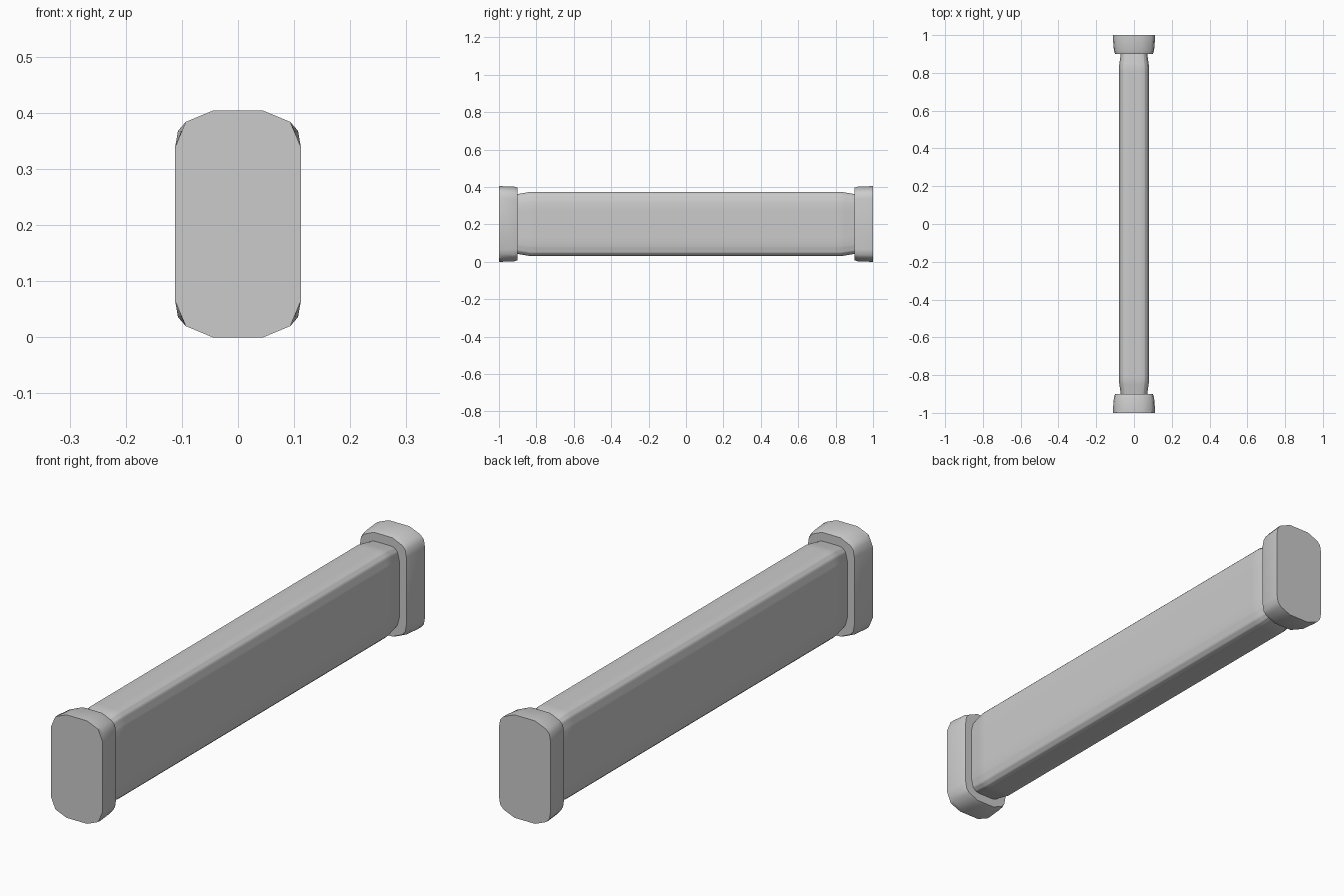
import bpy, bmesh, math

cube = bpy.data.objects.get("Cube")
if cube:
    bpy.data.objects.remove(cube, do_unlink=True)

MID = 0.202

grey = bpy.data.materials.new("plain grey")
grey.use_nodes = True
grey.diffuse_color = (0.6, 0.6, 0.6, 1)
grey.node_tree.nodes["Principled BSDF"].inputs["Base Color"].default_value = (0.6, 0.6, 0.6, 1)


def section(corner, cuts=1):
    """Mirror one corner into a closed outline, with each edge split into cuts."""
    back = corner[::-1]
    pts = (corner + [(x, -z) for x, z in back]
           + [(-x, -z) for x, z in corner] + [(-x, z) for x, z in back])
    out = []
    for (x, z), (u, w) in zip(pts, pts[1:] + pts[:1]):
        out += [(x + (u - x) * k / cuts, z + (w - z) * k / cuts) for k in range(cuts)]
    return out


def loft(name, rings):
    """Skin a list of 3D rings and close both ends."""
    bm = bmesh.new()
    loops = [[bm.verts.new(p) for p in ring] for ring in rings]
    n = len(loops[0])
    for a, b in zip(loops, loops[1:]):
        for i in range(n):
            j = (i + 1) % n
            bm.faces.new((a[i], a[j], b[j], b[i]))
    bm.faces.new(loops[0])
    bm.faces.new(loops[-1][::-1])
    bmesh.ops.recalc_face_normals(bm, faces=bm.faces[:])
    me = bpy.data.meshes.new(name)
    bm.to_mesh(me)
    bm.free()
    me.materials.append(grey)
    ob = bpy.data.objects.new(name, me)
    bpy.context.collection.objects.link(ob)
    bpy.ops.object.select_all(action='DESELECT')
    ob.select_set(True)
    bpy.context.view_layer.objects.active = ob
    bpy.ops.object.shade_smooth_by_angle(angle=math.radians(40))
    return ob


# Chipped corners: side, up or down, end, how far along the chip starts, depth
CHIPS = [(1, 1, 1, 0.42, 0.055), (-1, 1, -1, 0.49, 0.045),
         (1, -1, -1, 0.47, 0.045), (-1, -1, 1, 0.54, 0.035)]
NX, NZ = 0.87, 0.5
REACH = 0.115


def chip(x, y, z):
    """Flatten a point that lies beyond the sloping face of a chip."""
    for sx, sz, sy, start, depth in CHIPS:
        t = y * sy - start
        if t <= 0:
            continue
        cut = depth * min(t / 0.05, max(0.2, 1 - (t - 0.05) / 0.35))
        over = NX * x * sx + NZ * z * sz - (REACH + 0.105 - cut)
        if over > 0:
            x -= sx * NX * over
            z -= sz * NZ * over
    return x, y, z


# Beam, slightly narrowed at both ends
beam_corner = [(0.04, 0.172), (0.057, 0.168), (0.071, 0.155), (0.08, 0.12)]
outline = section(beam_corner, 5)
rings = []
STEPS = 90
for i in range(STEPS + 1):
    y = -0.91 + 1.82 * i / STEPS
    taper = max(0, abs(y) - 0.83) / 0.08
    ring = []
    for x, z in outline:
        x, yy, z = chip(x, y, z)
        ring.append((x * (1 - 0.14 * taper), yy, MID + z * (1 - 0.08 * taper)))
    rings.append(ring)
loft("beam", rings)

# End caps, with the corners of the outer face worn flat
worn = [(0.045, 0.202), (0.093, 0.182), (0.1025, 0.16), (0.112, 0.137)]
full = [(0.045, 0.202), (0.093, 0.182), (0.107, 0.166), (0.112, 0.137)]
for name, s in (("front_cap", -1), ("back_cap", 1)):
    outer = worn if s < 0 else full
    profile = [(1.0, outer, 1.0, 1.0), (0.985, outer, 1.0, 1.0),
               (0.92, full, 0.95, 0.99), (0.9, full, 0.9, 0.96)]
    loft(name, [[(x * kx, s * y, MID + z * kz) for x, z in section(c)]
                for y, c, kx, kz in profile])
